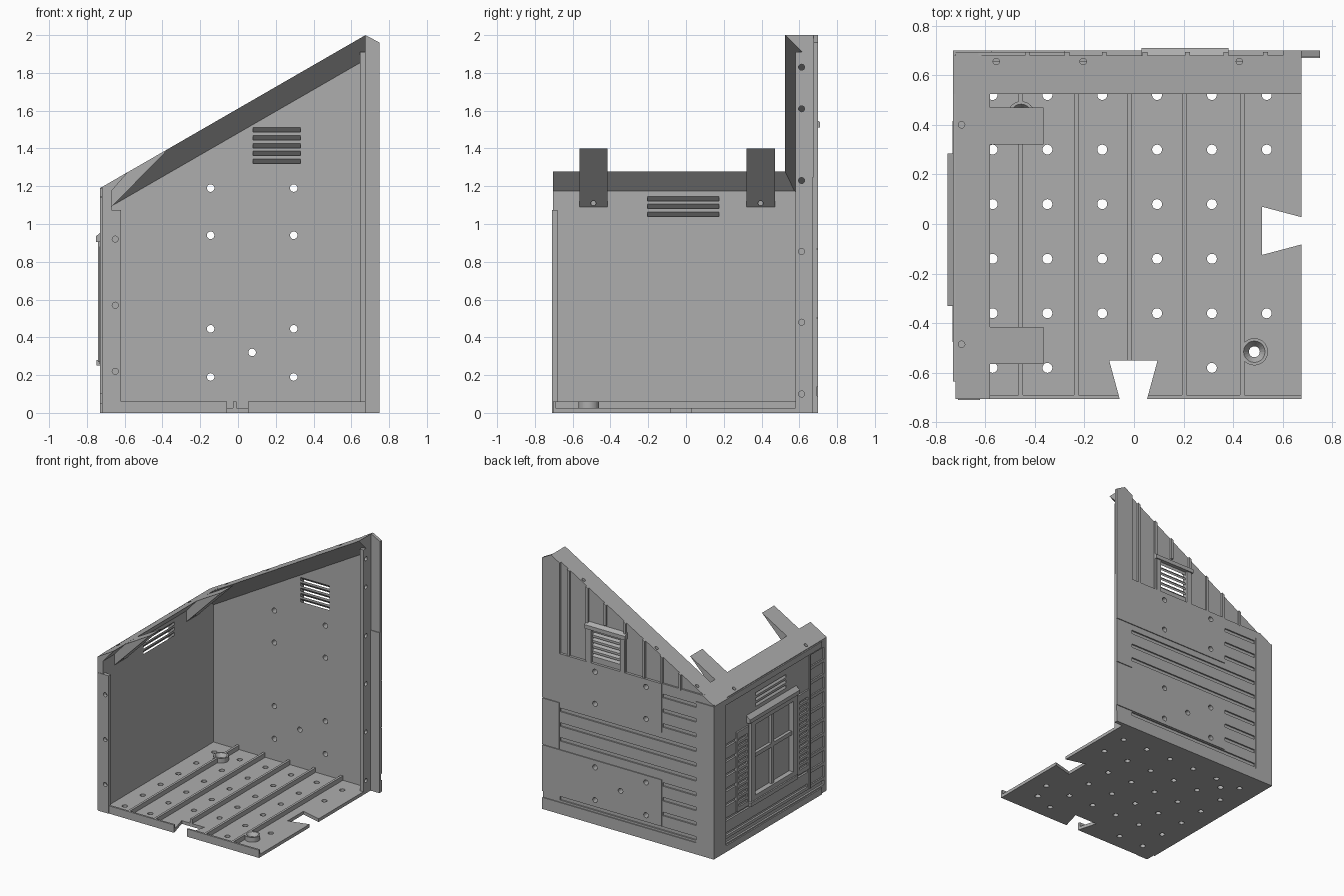
import bpy, bmesh, math
from mathutils import Matrix, Vector

cube = bpy.data.objects.get("Cube")
if cube:
    bpy.data.objects.remove(cube, do_unlink=True)

GREY = (0.42, 0.42, 0.42, 1)
mat = bpy.data.materials.new("plain grey")
mat.use_nodes = True
mat.diffuse_color = GREY
mat.node_tree.nodes["Principled BSDF"].inputs["Base Color"].default_value = GREY


def loft(bm, a, b):
    """Solid between two matching end loops."""
    va, vb = [bm.verts.new(p) for p in a], [bm.verts.new(p) for p in b]
    n = len(a)
    faces = [bm.faces.new(va), bm.faces.new(vb[::-1])]
    for i in range(n):
        j = (i + 1) % n
        faces.append(bm.faces.new((va[j], va[i], vb[i], vb[j])))
    bmesh.ops.recalc_face_normals(bm, faces=faces)


def box(bm, x, y, z):
    ring = [(x[0], y[0]), (x[1], y[0]), (x[1], y[1]), (x[0], y[1])]
    loft(bm, [(*p, z[0]) for p in ring], [(*p, z[1]) for p in ring])


def rod(bm, centre, axis, r, length, r2=None, sides=20):
    rot = Vector((0, 0, 1)).rotation_difference(Vector(axis)).to_matrix().to_4x4()
    bmesh.ops.create_cone(bm, cap_ends=True, segments=sides, radius1=r,
                          radius2=r if r2 is None else r2, depth=length,
                          matrix=Matrix.Translation(centre) @ rot)


def finish(bm, name, cut=None):
    me = bpy.data.meshes.new(name)
    bm.to_mesh(me)
    bm.free()
    ob = bpy.data.objects.new(name, me)
    bpy.context.collection.objects.link(ob)
    if cut is not None:
        tool = finish(cut, name + "_cutter")
        tool.hide_render = True
        mod = ob.modifiers.new("cut", 'BOOLEAN')
        mod.operation, mod.solver, mod.object = 'DIFFERENCE', 'EXACT', tool
        mod.use_self = True
        dg = bpy.context.evaluated_depsgraph_get()
        ob.data = bpy.data.meshes.new_from_object(ob.evaluated_get(dg))
        ob.modifiers.clear()
        bpy.data.objects.remove(tool, do_unlink=True)
    ob.data.materials.clear()
    ob.data.materials.append(mat)
    return ob


def roof(x):
    return 1.19 + 0.5765 * (x + 0.73)


new = bmesh.new
L, R, F, B = -0.73, 0.675, -0.705, 0.70      # outer limits
RIBS = (-0.457, -0.233, -0.018, 0.203, 0.437)
BOSSES = ((0.485, -0.515), (-0.455, 0.44))


def floor_cuts():
    bm = new()
    front = [(-0.055, F - .01), (0.05, F - .01), (0.095, -0.55), (-0.10, -0.55)]
    side = [(R + .01, -0.08), (R + .01, 0.025), (0.515, 0.07), (0.515, -0.125)]
    for ring in (front, side):
        loft(bm, [(*p, -0.1) for p in ring], [(*p, 0.2) for p in ring])
    for i in range(6):
        for j in range(6):
            x, y = -0.57 + 0.221 * i, 0.52 - 0.22 * j
            if (i, j) not in ((2, 5), (3, 5), (5, 5), (5, 2), (5, 3)):
                rod(bm, (x, y, 0), (0, 0, 1), 0.02, 0.3)
    for x, y in BOSSES:
        rod(bm, (x, y, 0), (0, 0, 1), 0.022, 0.3)
        rod(bm, (x, y, 0.05), (0, 0, 1), 0.02, 0.04, 0.05)
    return bm


# Floor slab, then its ribs, front lip and screw bosses
bm = new()
box(bm, (L + .01, R), (F, 0.69), (0, 0.025))
finish(bm, "floor", floor_cuts())
bm = new()
for x in RIBS:
    box(bm, (x - .009, x + .009), (F + .01, 0.66), (0.02, 0.06))
box(bm, (L + .02, R), (F, F + .015), (0.01, 0.0605))
for x, y in BOSSES:
    rod(bm, (x, y, 0.04), (0, 0, 1), 0.055, 0.042, sides=32)
finish(bm, "floor_ribs", floor_cuts())

# Left wall with its sloping eave
sect = [(L + .01, 0), (-0.67, 0), (-0.67, 1.175), (-0.58, 1.277), (L + .01, roof(L + .01))]
bm = new()
loft(bm, [(x, F, z) for x, z in sect], [(x, 0.67, z) for x, z in sect])
cut = new()
for k in range(3):                            # louvred vent
    z = 1.062 + 0.041 * k
    ring = [(-0.66, z - .012), (-0.66, z + .012), (-0.74, z - .068), (-0.74, z - .092)]
    loft(cut, [(x, -0.205, z) for x, z in ring], [(x, 0.175, z) for x, z in ring])
for y in (0.4, -0.485):                       # eave screw holes
    rod(cut, (-0.695, y, 1.23), (0, 0, 1), 0.013, 0.16)
for k in range(9):                            # clapboard grooves and end blocks
    z = 0.13 + 0.115 * k
    if k < 7:
        box(cut, (-0.8, -0.705), (-0.47, 0.54), (z - .012, z + .012))
    box(cut, (-0.8, -0.709), (-0.67, -0.51), (z - .01, z + .08))
box(cut, (-0.8, -0.705), (-0.67, 0.54), (0.06, 0.095))
box(cut, (-0.8, -0.70), (-0.28, 0.21), (0.3, 0.88))
finish(bm, "left_wall", cut)

# Raised trim around the left wall
bm = new()
box(bm, (L, -0.715), (0.55, B), (0, 1.188))
box(bm, (L, -0.715), (F + .07, 0.56), (0, 0.05))
box(bm, (L, -0.715), (F + .07, 0.56), (1.145, 1.19))
box(bm, (L, -0.715), (-0.50, -0.485), (0.1, 1.14))
finish(bm, "left_wall_trim")

# Window: frame, glazing bars, sill and hood
bm = new()
for y in (0.225, -0.295):
    box(bm, (-0.74, -0.70), (y - .025, y + .025), (0.27, 0.91))
for z in (0.295, 0.885):
    box(bm, (-0.739, -0.70), (-0.30, 0.23), (z - .02, z + .02))
box(bm, (-0.725, -0.69), (-0.05, -0.02), (0.3, 0.88))
box(bm, (-0.724, -0.69), (-0.28, 0.21), (0.60, 0.63))
box(bm, (-0.75, -0.71), (-0.31, 0.27), (0.25, 0.28))
hood = [(-0.71, 0.97), (-0.752, 0.935), (-0.752, 0.905), (-0.71, 0.905)]
loft(bm, [(x, -0.33, z) for x, z in hood], [(x, 0.285, z) for x, z in hood])
finish(bm, "window")

# Louvred shutters
for side, y0 in (("back", 0.27), ("front", -0.475)):
    bm, cut = new(), new()
    box(bm, (-0.732, -0.71), (y0, y0 + .145), (0.26, 0.88))
    for k in range(13):
        z = 0.295 + 0.0425 * k
        box(cut, (-0.8, -0.718), (y0 + .02, y0 + .125), (z, z + .022))
    finish(bm, side + "_shutter", cut)

# Front post of the left wall, with screw holes
bm, cut = new(), new()
box(bm, (L + .02, -0.62), (F - .004, -0.68), (0, 1.075))
for z in (0.22, 0.57, 0.92):
    rod(cut, (-0.65, -0.7, z), (0, 1, 0), 0.016, 0.2)
finish(bm, "front_post", cut)

# Bracket tabs reaching from the eave
tab = [(-0.68, 1.08), (-0.365, roof(-0.365)), (-0.68, roof(-0.68))]
for name, y in (("front_tab", -0.49), ("back_tab", 0.395)):
    bm, cut = new(), new()
    loft(bm, [(x, y - .075, z) for x, z in tab], [(x, y + .075, z) for x, z in tab])
    rod(cut, (-0.645, y, 1.11), (1, 0, 0), 0.013, 0.1)
    finish(bm, name, cut)


def wall_cuts():
    bm = new()
    for x in (-0.145, 0.295):
        for z in (0.19, 0.445, 0.94, 1.19):
            rod(bm, (x, 0.68, z), (0, 1, 0), 0.02, 0.2)
    rod(bm, (0.075, 0.68, 0.32), (0, 1, 0), 0.02, 0.2)
    for k in range(5):                        # louvred vent
        z = 1.332 + 0.0415 * k
        ring = [(0.645, z - .002), (0.645, z + .022), (0.725, z - .058), (0.725, z - .082)]
        loft(bm, [(0.08, *p) for p in ring], [(0.33, *p) for p in ring])
    return bm


# Back wall: gable sheet and clapboard lower half
bm = new()
ring = [(L + .01, 0), (R, 0), (R, roof(R) - .01), (L + .01, roof(L + .01) - .01)]
loft(bm, [(x, 0.655, z) for x, z in ring], [(x, 0.68, z) for x, z in ring])
finish(bm, "back_wall", wall_cuts())
bm, cut = new(), wall_cuts()
ring = [(L + .01, 0), (0.75, 0), (0.75, 1.25), (-0.626, 1.25), (L + .01, roof(L + .01))]
loft(bm, [(x, 0.67, z) for x, z in ring], [(x, 0.693, z) for x, z in ring])
for k in range(10):
    z = 0.12 + 0.115 * k
    x1 = 0.60 if k in (0, 4, 5, 6) else -0.285
    box(cut, (-0.57, x1), (0.682, 0.8), (z - .014, z + .014))
finish(bm, "back_siding", cut)

# Raised boards on the back
bm = new()
for x, z in (((-0.28, 0.75), (0.14, 0.5)), ((-0.28, 0.75), (0.87, 1.25)),
             ((0.605, 0.75), (0.505, 0.865)), ((L, -0.575), (0, 1.19)),
             ((-0.58, 0.75), (0, 0.09))):
    box(bm, x, (0.685, B), z)
finish(bm, "back_boards", wall_cuts())

# Gable corner board and battens
bm = new()
ring = [(0.60, 1.24), (0.75, 1.24), (0.75, 1.96), (R, 2.0), (0.60, roof(0.60))]
loft(bm, [(x, 0.676, z) for x, z in ring], [(x, B, z) for x, z in ring])
for x in (0.53, 0.37, 0.215, 0.045, -0.12, -0.27, -0.43):
    x0, x1 = x - .01, x + .01
    low = 1.57 if x in (0.215,) else 1.24
    ring = [(x0, low), (x1, low), (x1, roof(x1)), (x0, roof(x0))]
    loft(bm, [(x, 0.67, z) for x, z in ring], [(x, 0.694, z) for x, z in ring])
finish(bm, "gable_battens")

# Vent surround and hood on the gable
bm = new()
for x in (0.06, 0.35):
    box(bm, (x - .02, x + .02), (0.67, 0.70), (1.25, 1.52))
hood = [(0.67, 1.565), (0.71, 1.54), (0.71, 1.51), (0.67, 1.51)]
loft(bm, [(0.03, *p) for p in hood], [(0.38, *p) for p in hood])
finish(bm, "vent_surround")

# Sloping roof edge with a bevelled underside
bm, cut = new(), new()
edge = [(0.68, 0), (0.525, 0), (0.655, -0.13), (0.68, -0.13)]
loft(bm, [(L, y, roof(L) + d) for y, d in edge], [(R, y, roof(R) + d) for y, d in edge])
for x in (-0.555, -0.205, 0.425):
    rod(cut, (x, 0.655, roof(x)), (0, 0, 1), 0.013, 0.16)
finish(bm, "roof_edge", cut)

# Open-side flange of the back wall, with screw holes
bm, cut = new(), new()
box(bm, (0.645, R), (0.58, 0.68), (0, 1.91))
for z in (0.1, 0.48, 0.855, 1.23, 1.61, 1.83):
    rod(cut, (0.66, 0.612, z), (1, 0, 0), 0.016, 0.2)
finish(bm, "side_flange", cut)
